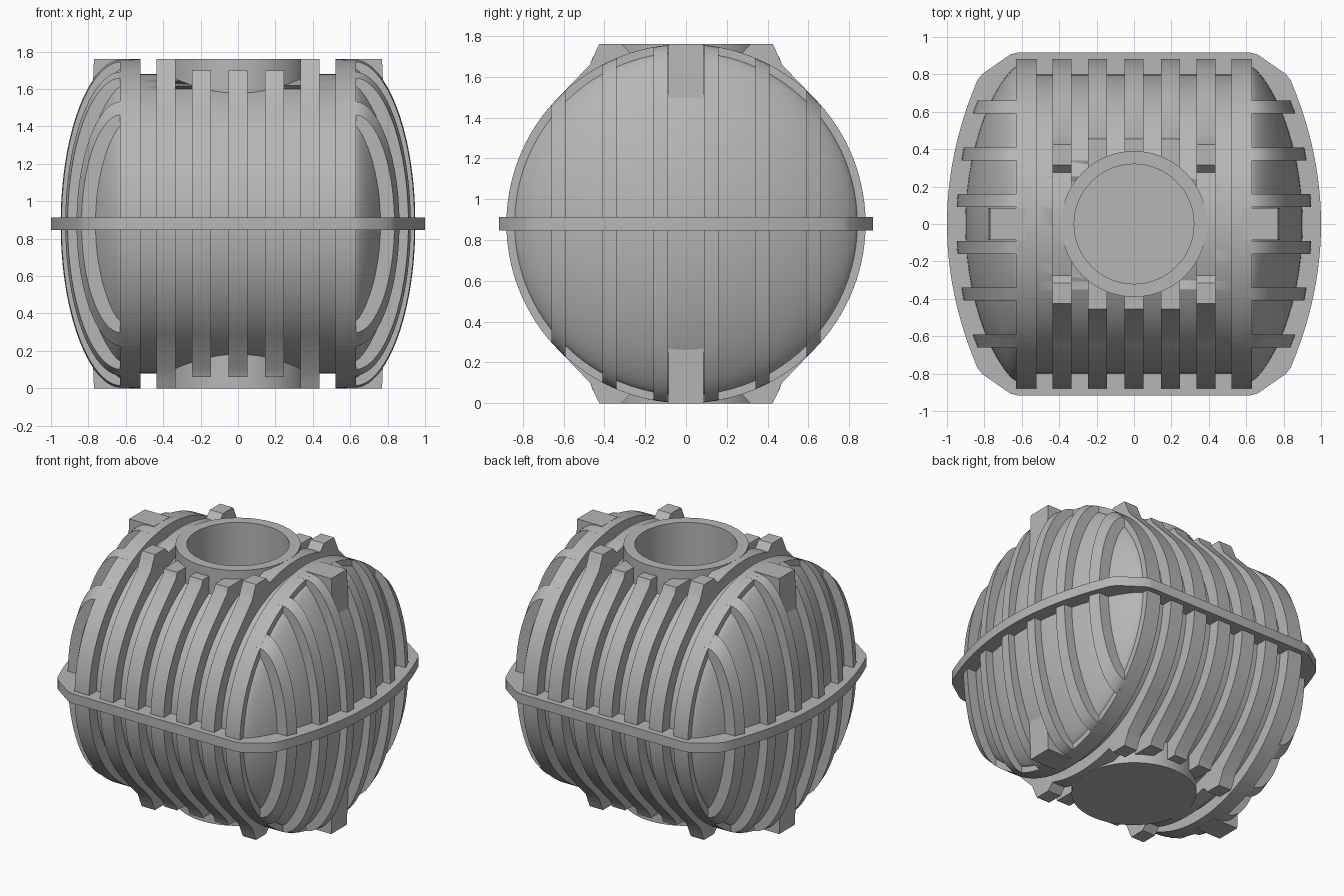
import bpy, bmesh
from math import sin, cos, pi, radians, sqrt, atan2
from mathutils import Vector

MID = 0.88      # height of the tank axis, also the rib radius
R_RIB, R_BODY, R_IN = 0.88, 0.80, 0.74
X_END = 0.63    # where the domed ends start

cube = bpy.data.objects.get("Cube")
if cube:
    bpy.data.objects.remove(cube, do_unlink=True)

grey = bpy.data.materials.new("grey_plastic")
grey.use_nodes = True
grey.diffuse_color = (0.47, 0.47, 0.47, 1)
grey.node_tree.nodes["Principled BSDF"].inputs["Base Color"].default_value = (0.47, 0.47, 0.47, 1)


def finish(name, bm, z=0.0):
    """Turn a bmesh into a smooth-shaded object with sharp edges kept."""
    mesh = bpy.data.meshes.new(name)
    bm.to_mesh(mesh)
    bm.free()
    mesh.materials.append(grey)
    obj = bpy.data.objects.new(name, mesh)
    obj.location.z = z
    bpy.context.collection.objects.link(obj)
    bpy.ops.object.select_all(action='DESELECT')
    obj.select_set(True)
    bpy.context.view_layer.objects.active = obj
    bpy.ops.object.shade_smooth_by_angle(angle=radians(30))
    return obj


def lathe(name, profile, axis, z=0.0, steps=96):
    """Revolve (position along axis, radius) points; axis is 0 for x, 2 for z."""
    bm = bmesh.new()
    verts = [bm.verts.new((a, 0, r) if axis == 0 else (r, 0, a)) for a, r in profile]
    edges = [bm.edges.new(pair) for pair in zip(verts, verts[1:])]
    direction = Vector((1, 0, 0)) if axis == 0 else Vector((0, 0, 1))
    bmesh.ops.spin(bm, geom=verts + edges, cent=(0, 0, 0), axis=direction,
                   angle=2 * pi, steps=steps, use_duplicate=False)
    bmesh.ops.remove_doubles(bm, verts=bm.verts, dist=1e-4)
    bmesh.ops.recalc_face_normals(bm, faces=bm.faces)
    return finish(name, bm, z)


def octant(name, low, high, axis, lo, hi):
    """Loft two outlines along an axis and mirror the piece in x, y and z."""
    def place(p, d):
        co = list(p)
        co.insert(axis, d)
        return co
    bm = bmesh.new()
    a = [bm.verts.new(place(p, lo)) for p in low]
    b = [bm.verts.new(place(p, hi)) for p in high]
    bm.faces.new(a)
    bm.faces.new(b[::-1])
    for i in range(len(a)):
        j = (i + 1) % len(a)
        bm.faces.new((a[i], b[i], b[j], a[j]))
    bmesh.ops.recalc_face_normals(bm, faces=bm.faces)
    # open the piece on the mirror planes
    inner = [f for f in bm.faces
             if any(all(abs(v.co[k]) < 1e-5 for v in f.verts) for k in range(3))]
    bmesh.ops.delete(bm, geom=inner, context='FACES')
    obj = finish(name, bm, MID)
    mirror = obj.modifiers.new("mirror", 'MIRROR')
    mirror.use_axis = (True, True, True)
    mirror.merge_threshold = 0.0005
    return obj


def arc(radius, start, end, n):
    return [(radius * cos(start + (end - start) * i / n),
             radius * sin(start + (end - start) * i / n)) for i in range(n + 1)]


def wall_x(r):
    return X_END + 0.272 * max(0, 1 - (r / 0.84) ** 2) ** 0.75


def rib_x(r):
    return X_END + 0.32 * max(0, 1 - (r / R_RIB) ** 2) ** 0.53


# Tank body: barrel, two raised end rings and domed ends
half = [(0, R_BODY), (0.52, R_BODY), (0.52, R_RIB), (X_END, R_RIB)]
half += [(wall_x(r), r) for r in (0.84 * sin(pi / 2 * (1 - i / 20)) for i in range(21))]
body = lathe("tank_body", [(-x, r) for x, r in half[:0:-1]] + half[1:], 0, MID)

# Well through the top of the body
cutter = lathe("well_cutter", [(0.89, 0), (0.89, 0.355), (2, 0.355), (2, 0)], 2, steps=64)
cutter.hide_render = True
cutter.hide_viewport = True
cutter.display_type = 'WIRE'
cut = body.modifiers.new("well", 'BOOLEAN')
cut.object = cutter
cut.solver = 'EXACT'

# Access neck on top and closed round base below
lathe("access_neck", [(0.9, 0.32), (1.76, 0.32), (1.76, 0.39), (0.9, 0.39), (0.9, 0.32)], 2, steps=64)
lathe("round_base", [(0, 0), (0, 0.39), (0.4, 0.39), (0.4, 0)], 2, steps=64)

# Hoop ribs that stop in flat shoulders beside the neck
side = arc(R_RIB, 0, radians(42), 14) + [(0.47, 0.78)]
for name, x0, x1, y_end in (("middle_hoop_rib", 0, 0.05, 0.35),
                            ("inner_hoop_ribs", 0.145, 0.245, 0.297)):
    outline = side + [(0.455, 0.82), (y_end, 0.82), (y_end, 0.66)]
    outline += arc(R_IN, atan2(0.66, y_end) - 0.05, 0, 14)
    octant(name, outline, outline, 0, x0, x1)

# Full hoop ribs with lugs that double as feet
outline = side + [(0.44, 0.85), (0.425, 0.88), (0.315, 0.88), (0.275, 0.836)]
outline += arc(R_RIB, radians(75), pi / 2, 5) + arc(R_IN, pi / 2, 0, 20)
octant("foot_hoop_ribs", outline, outline, 0, 0.335, 0.435)


# Upright ribs over the domed ends
def end_profile(y):
    top = sqrt(R_RIB ** 2 - y * y)
    heights = [top * sin(pi / 2 * i / 20) for i in range(21)]
    curve = [(rib_x(sqrt(y * y + z * z)), z) for z in heights]
    return curve + [(0.56, top), (0.56, 0)]


for name, y0, y1 in (("inner_end_ribs", 0.09, 0.16),
                     ("middle_end_ribs", 0.34, 0.41),
                     ("outer_end_ribs", 0.59, 0.66)):
    octant(name, end_profile(y0), end_profile(y1), 1, y0, y1)

# Block lugs at the top and bottom of each end
block = [(0.58, 0.60), (0.782, 0.60), (0.77, 0.88), (0.58, 0.88)]
octant("end_lugs", block, block, 1, 0, 0.085)

# Flange around the middle with bowed ends
rim = [(0, 0), (1.0, 0)]
rim += [(1.0 - 0.275 * y * y, y) for y in (0.77 * i / 12 for i in range(1, 13))]
rim += [(0.81, 0.803), (0.66, 0.907), (0.62, 0.917), (0, 0.917)]
octant("middle_flange", rim, rim, 2, 0, 0.033)
